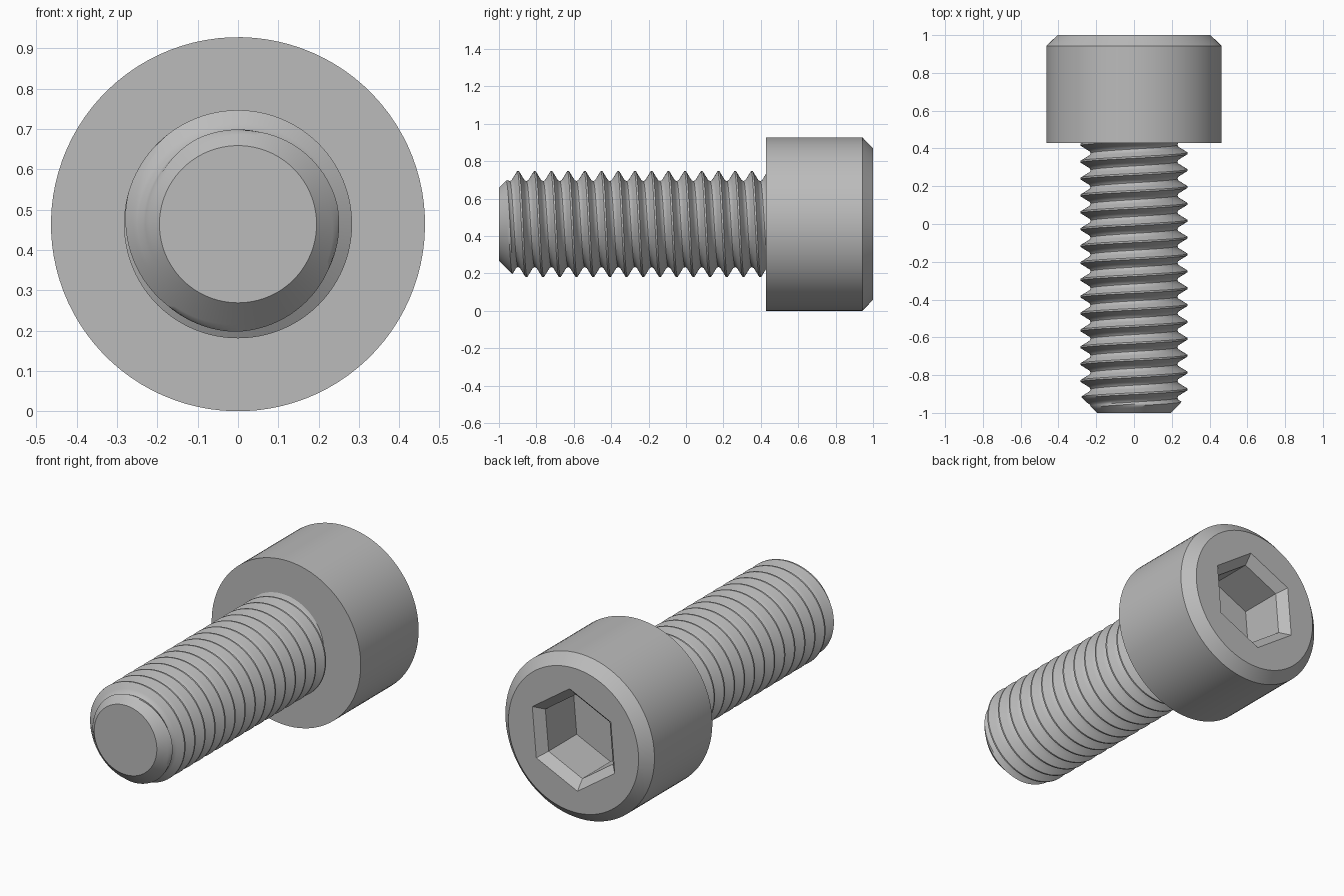
import bpy
import bmesh
from math import cos, sin, pi, radians

if "Cube" in bpy.data.objects:
    bpy.data.objects.remove(bpy.data.objects["Cube"])

CENTER_Z = 0.464      # height of the screw axis
HEAD_Y = 0.4286       # underside of the head
PITCH = 0.0893
SEGMENTS = 96

# Single grey metal
steel = bpy.data.materials.new("grey steel")
steel.use_nodes = True
grey = (0.5, 0.5, 0.5, 1)
steel.diffuse_color = grey
steel.node_tree.nodes["Principled BSDF"].inputs["Base Color"].default_value = grey


def finish(name, bm):
    """Clean the mesh, make it an object and shade it."""
    bmesh.ops.remove_doubles(bm, verts=bm.verts[:], dist=0.0001)
    bmesh.ops.holes_fill(bm, edges=[e for e in bm.edges if e.is_boundary], sides=0)
    bmesh.ops.recalc_face_normals(bm, faces=bm.faces[:])
    mesh = bpy.data.meshes.new(name)
    bm.to_mesh(mesh)
    bm.free()
    mesh.materials.append(steel)
    obj = bpy.data.objects.new(name, mesh)
    bpy.context.collection.objects.link(obj)
    bpy.ops.object.select_all(action="DESELECT")
    obj.select_set(True)
    bpy.context.view_layer.objects.active = obj
    bpy.ops.object.shade_smooth_by_angle(angle=radians(40))
    return obj


def skin(bm, rows, closed):
    """Join neighbouring rows of vertices with quads."""
    for a, b in zip(rows, rows[1:]):
        count = len(a)
        for i in range(count if closed else count - 1):
            j = (i + 1) % count
            bm.faces.new((a[i], a[j], b[j], b[i]))


# Head: turned outside that runs over the rim into a hexagonal socket
def head_ring(bm, radius, y, hexagonal):
    ring = []
    for i in range(SEGMENTS):
        turn = 2 * pi * i / SEGMENTS
        r = radius
        if hexagonal:
            r *= cos(pi / 6) / cos(turn % (pi / 3) - pi / 6)
        angle = turn + radians(25)
        ring.append(bm.verts.new((r * cos(angle), y, CENTER_Z + r * sin(angle))))
    return ring


head_profile = [
    (0.464, HEAD_Y, False),
    (0.464, 0.943, False),
    (0.405, 1.0, False),
    (0.283, 1.0, True),
    (0.232, 0.95, True),
    (0.232, 0.70, True),
]
bm = bmesh.new()
rings = [head_ring(bm, *step) for step in head_profile]
skin(bm, rings, True)
finish("socket_head", bm)

# Shank: right-hand helical thread, trimmed by a conical tip
thread_profile = [  # (fraction of pitch from crest, radius)
    (-0.5, 0.230), (-0.38, 0.235), (-0.27, 0.251), (-0.16, 0.267), (-0.05, 0.283),
    (0.05, 0.283), (0.16, 0.267), (0.27, 0.251), (0.38, 0.235),
]
bm = bmesh.new()
rows = []
for turn in range(-2, 18):
    for fraction, radius in thread_profile:
        row = []
        for i in range(SEGMENTS + 1):
            part = i / SEGMENTS
            angle = 2 * pi * part
            y = -0.898 + PITCH * (turn + fraction + part)
            y = max(-1.0, min(HEAD_Y + 0.02, y))
            r = min(radius, 0.195 + y + 1.0)
            row.append(bm.verts.new((r * sin(angle), y, CENTER_Z + r * cos(angle))))
        rows.append(row)
skin(bm, rows, False)
finish("threaded_shank", bm)
